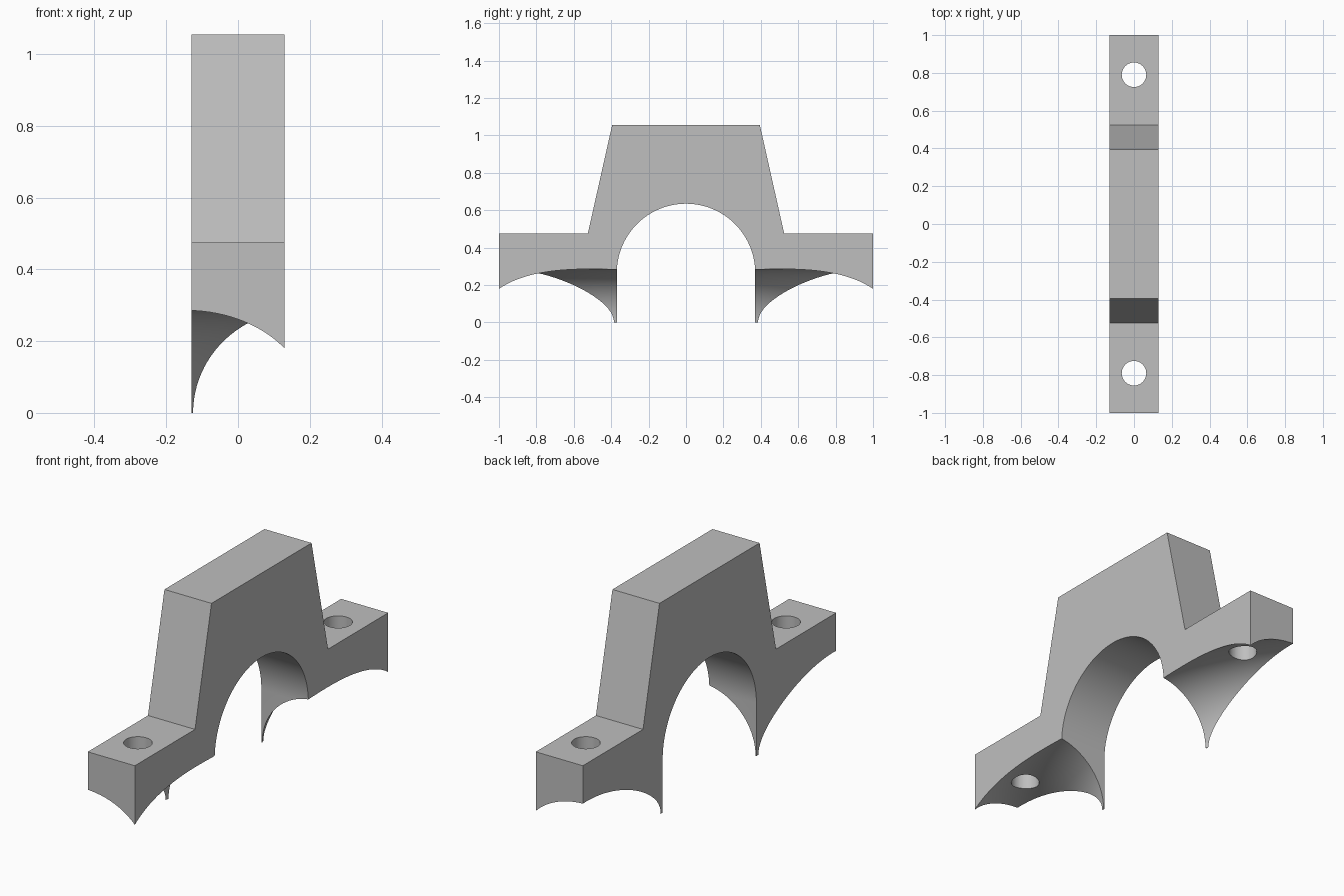
import bpy
import math

HALF_W = 0.13      # half thickness along x
ARCH_R = 0.37      # radius of the central arch
ARCH_Z = 0.265     # height of the arch centre
BOLT_Y = 0.79      # bolt hole position

cube = bpy.data.objects.get("Cube")
if cube:
    bpy.data.objects.remove(cube, do_unlink=True)

grey = bpy.data.materials.new("plain grey")
grey.use_nodes = True
colour = (0.52, 0.52, 0.52, 1)
grey.diffuse_color = colour
grey.node_tree.nodes["Principled BSDF"].inputs["Base Color"].default_value = colour


def extrude_profile(name, points):
    """Extrude a closed (y, z) profile across the full x thickness."""
    n = len(points)
    verts = [(x, y, z) for x in (-HALF_W, HALF_W) for y, z in points]
    faces = [tuple(range(n))[::-1], tuple(range(n, 2 * n))]
    faces += [(i, (i + 1) % n, n + (i + 1) % n, n + i) for i in range(n)]
    mesh = bpy.data.meshes.new(name)
    mesh.from_pydata(verts, [], faces)
    obj = bpy.data.objects.new(name, mesh)
    bpy.context.collection.objects.link(obj)
    return obj


def cut(target, cutter):
    """Subtract the cutter from the target and remove the cutter."""
    cutter.hide_render = True
    mod = target.modifiers.new("cut", "BOOLEAN")
    mod.operation = "DIFFERENCE"
    mod.solver = "EXACT"
    mod.object = cutter
    bpy.context.view_layer.objects.active = target
    bpy.ops.object.modifier_apply(modifier=mod.name)
    bpy.data.objects.remove(cutter, do_unlink=True)


# Bracket outline: raised centre, two flat flanges and the arch opening
right_side = [(0.395, 1.055), (0.525, 0.475), (1.0, 0.475), (1.0, 0), (ARCH_R, 0)]
left_side = [(-y, z) for y, z in reversed(right_side)]
steps = 64
arch = [(ARCH_R * math.cos(math.pi * i / steps),
         ARCH_Z + ARCH_R * math.sin(math.pi * i / steps)) for i in range(steps + 1)]
bracket = extrude_profile("saddle_bracket", right_side + arch + left_side)
bracket.data.materials.append(grey)

# Underside channel following a ring-shaped tube
bpy.ops.mesh.primitive_torus_add(
    location=(-1.337, 0, 0), major_radius=1.553, minor_radius=0.286,
    major_segments=256, minor_segments=96)
cut(bracket, bpy.context.object)

# Bolt holes through both flanges
for side in (-1, 1):
    bpy.ops.mesh.primitive_cylinder_add(
        vertices=48, radius=0.065, depth=1, location=(0, side * BOLT_Y, 0.4))
    cut(bracket, bpy.context.object)

# Smooth curved walls, crisp edges
bpy.ops.object.select_all(action="DESELECT")
bracket.select_set(True)
bpy.context.view_layer.objects.active = bracket
bpy.ops.object.shade_smooth_by_angle(angle=math.radians(20))
